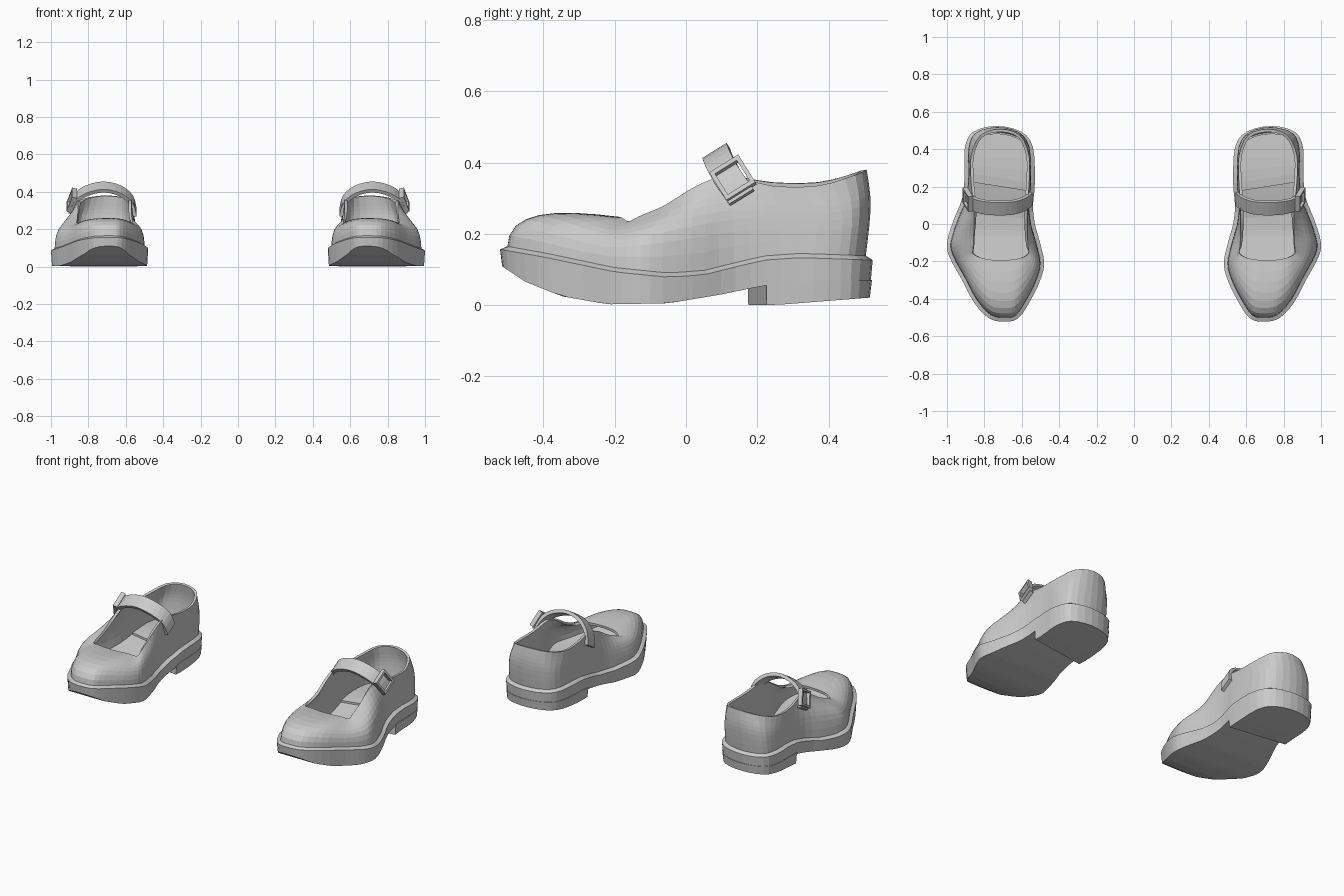
import bpy, bmesh
from mathutils import Vector

if "Cube" in bpy.data.objects:
    bpy.data.objects.remove(bpy.data.objects["Cube"])

# Around the shoe, toe -> outer side -> heel -> inner side:
# sole outline x, y, then opening edge x, y, z
CTRL = [
    (.69, -.522, .71, -.195, .248), (.775, -.505, .77, -.19, .247),
    (.855, -.42, .82, -.18, .245), (.925, -.29, .86, -.16, .235),
    (.985, -.18, .86, -.13, .25), (1.0, -.10, .857, -.06, .28),
    (.965, .02, .855, .03, .335), (.918, .14, .86, .12, .362),
    (.905, .27, .872, .24, .335), (.905, .40, .87, .37, .335),
    (.865, .49, .82, .475, .365), (.74, .524, .715, .507, .38),
    (.605, .495, .61, .475, .37), (.54, .41, .562, .37, .345),
    (.53, .22, .56, .24, .345), (.54, .10, .568, .12, .362),
    (.53, 0, .57, .03, .335), (.505, -.09, .57, -.06, .28),
    (.48, -.21, .565, -.13, .25), (.505, -.31, .565, -.16, .235),
    (.56, -.42, .60, -.18, .245), (.62, -.505, .65, -.19, .248)]
SOLE_TOP = [(-.52, .168), (-.4, .147), (-.2, .105), (-.05, .09), (.05, .097),
            (.15, .122), (.22, .138), (.32, .145), (.53, .138)]
SOLE_BOTTOM = [(-.525, .115), (-.45, .065), (-.35, .025), (-.22, .002),
               (-.05, .005), (.1, .03), (.22, .055), (.53, .06)]
HEEL_BOTTOM = [(.1, 0), (.25, 0), (.53, .022)]
SUB = 3


def height(profile, y):
    if y <= profile[0][0]:
        return profile[0][1]
    for (a, za), (b, zb) in zip(profile, profile[1:]):
        if y <= b:
            return za + (zb - za) * (y - a) / (b - a)
    return profile[-1][1]


def spline(points, sub, closed):
    n, out = len(points), []
    get = lambda i: points[i % n] if closed else points[max(0, min(n - 1, i))]
    for i in range(n if closed else n - 1):
        for s in range(sub):
            t = s / sub
            out.append([.5 * (2 * b + (c - a) * t + (2*a - 5*b + 4*c - d) * t*t
                              + (3*b - a - 3*c + d) * t**3)
                        for a, b, c, d in zip(get(i-1), get(i), get(i+1), get(i+2))])
    if not closed:
        out.append(list(points[-1]))
    return out


RING = spline(CTRL, SUB, True)
N = len(RING)


def outline(k, inset):
    a, b = RING[k - 1], RING[(k + 1) % N]
    t = Vector((b[0] - a[0], b[1] - a[1])).normalized()
    return Vector((RING[k % N][0] - t.y * inset, RING[k % N][1] + t.x * inset))


def finish(name, verts, faces, thickness=0):
    bm = bmesh.new()
    vs = [bm.verts.new(v) for v in verts]
    for f in faces:
        if len(set(f)) > 2:
            bm.faces.new([vs[i] for i in dict.fromkeys(f)])
    if not thickness:
        bmesh.ops.recalc_face_normals(bm, faces=bm.faces)
    mesh = bpy.data.meshes.new(name)
    bm.to_mesh(mesh)
    bm.free()
    obj = bpy.data.objects.new(name, mesh)
    bpy.context.collection.objects.link(obj)
    if thickness:
        m = obj.modifiers.new("thickness", 'SOLIDIFY')
        m.thickness = thickness
    m = obj.modifiers.new("pair", 'MIRROR')
    m.use_mirror_merge = False
    return obj


def slab(name, first, rings):
    """Closed slab on the shoe outline; rings = (inset, height function)."""
    ks = list(range(first, N - first + (1 if first else 0)))
    m, verts, faces = len(ks), [], []
    for inset, zf in rings:
        for k in ks:
            p = outline(k, inset)
            verts.append((p.x, p.y, zf(p.y)))
    for r in range(len(rings) - 1):
        for i in range(m):
            j = (i + 1) % m
            faces.append((r*m + i, r*m + j, (r+1)*m + j, (r+1)*m + i))
    # caps as strips joining outer and inner side
    for base in (0, (len(rings) - 1) * m):
        opp = (lambda i: m - 1 - i) if first else (lambda i: (m - i) % m)
        for i in range(m // 2):
            if i < opp(i + 1) or i + 1 == opp(i + 1):
                faces.append((base + i, base + i + 1, base + opp(i + 1), base + opp(i)))
    return finish(name, verts, faces)


top = lambda y: height(SOLE_TOP, y)
bottom = lambda y: height(SOLE_BOTTOM, y)
slab("sole", 0, [(.006, bottom), (0, lambda y: top(y) - .012), (.02, top)])
slab("heel_block", 23, [(.008, lambda y: height(HEEL_BOTTOM, y)), (.002, lambda y: bottom(y) + .01)])
slab("heel_pad", 23, [(.04, lambda y: top(y) - .01), (.04, lambda y: top(y) + .012)])

# Upper: a curved profile from the sole to the opening at every outline point
ROWS = 9
verts, faces = [], []
for k in range(N):
    b = outline(k, .02)
    p0 = Vector((b.x, b.y, top(b.y) - .005))
    p3 = Vector(RING[k][2:])
    d = p3 - p0
    run = d.xy.length
    p1 = p0 + Vector((0, 0, .6 * (d.z + .3 * run)))
    p2 = p3 - .55 * d
    p2.z = p3.z - .35 * d.z + .17 * run
    if b.y > .3:
        p1.y += .02
        p2.y += .015
    for j in range(ROWS):
        t = j / (ROWS - 1)
        s = 1 - t
        verts.append(s**3 * p0 + 3*s*s*t * p1 + 3*s*t*t * p2 + t**3 * p3)
for k in range(N):
    for j in range(ROWS - 1):
        a, b = k * ROWS + j, (k + 1) % N * ROWS + j
        faces.append((a, b, b + 1, a + 1))
finish("upper", verts, faces, .015)

# Strap arching over the instep
path = spline([(.542, .135, .29), (.562, .115, .36), (.625, .088, .412), (.72, .08, .434),
               (.815, .088, .412), (.873, .11, .37), (.905, .155, .305)], 3, False)
half = Vector((0, .034, .021))
verts = [Vector(p) + s * half for p in path for s in (-1, 1)]
faces = [(2*i, 2*i + 2, 2*i + 3, 2*i + 1) for i in range(len(path) - 1)]
finish("strap", verts, faces, .02)

# Square buckle frame on the outer end of the strap
u = Vector((0, .85, .53)).normalized()
n = Vector((.94, -.1, .3))
n = (n - n.dot(u) * u).normalized()
v = u.cross(n)
centre = Vector((.888, .132, .355))
verts = [centre + size * (a * u + b * v) + depth * n
         for depth in (-.012, .014) for size in (.048, .036)
         for a, b in ((-1, -1), (1, -1), (1, 1), (-1, 1))]
faces = []
for i in range(4):
    j = (i + 1) % 4
    for a, b in ((0, 4), (4, 12), (12, 8), (8, 0)):
        faces.append((a + i, a + j, b + j, b + i))
finish("buckle", verts, faces)
